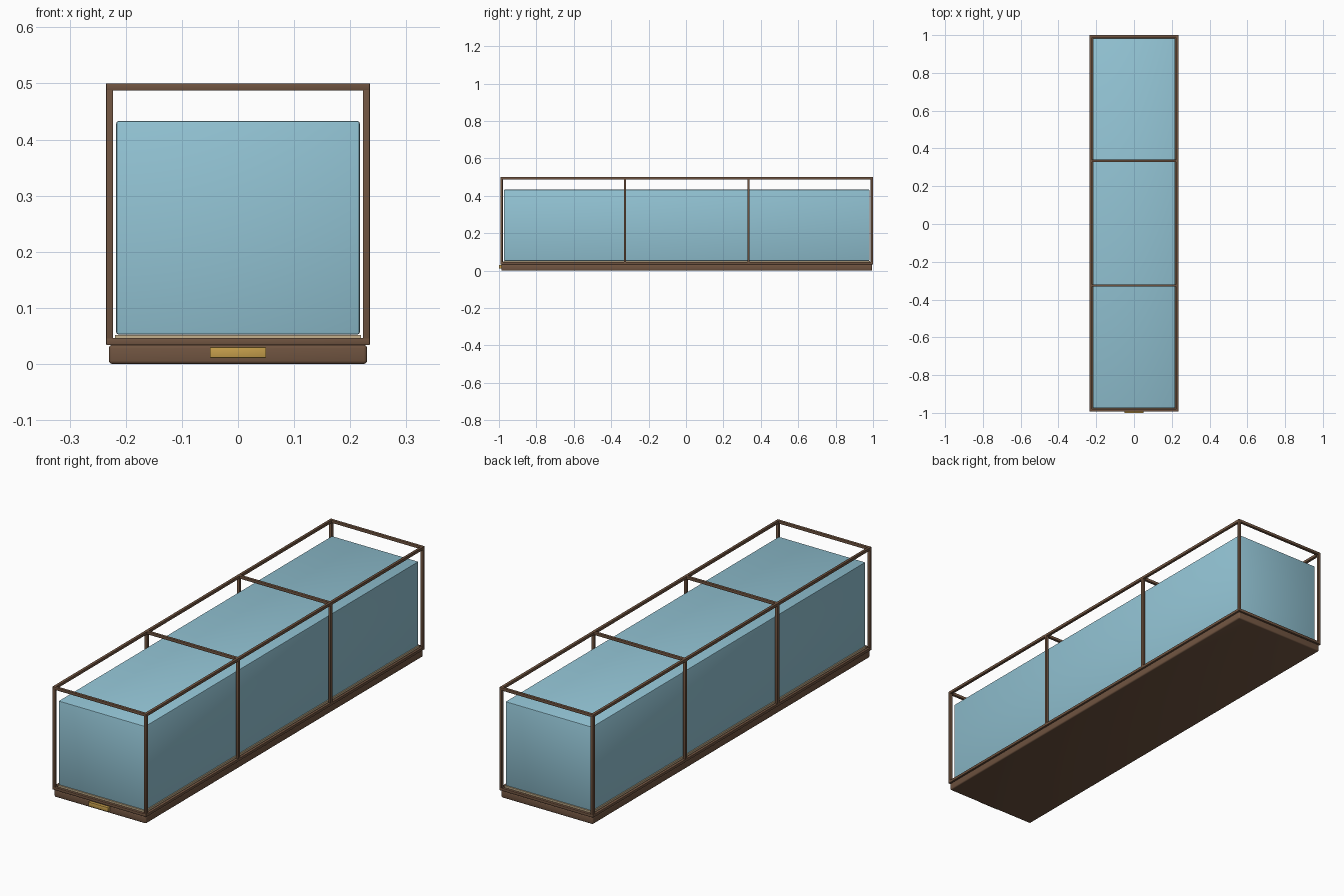
import bpy

if "Cube" in bpy.data.objects:
    bpy.data.objects.remove(bpy.data.objects["Cube"])

CY = 0.004                       # tank centre along y (plaque sticks out in front)
W, L = 0.235, 0.996              # frame half width and half length
Z0, Z1, T = 0.034, 0.5, 0.0125   # frame bottom, top and bar thickness


def mat(name, rgb):
    m = bpy.data.materials.new(name)
    m.diffuse_color = (*rgb, 1)
    m.use_nodes = True
    m.node_tree.nodes["Principled BSDF"].inputs["Base Color"].default_value = m.diffuse_color
    return m


WOOD = mat("brown wood", (0.162, 0.089, 0.052))
WATER = mat("water blue", (0.29, 0.55, 0.66))
SAND = mat("pale sand", (0.56, 0.44, 0.27))
BRASS = mat("brass", (0.56, 0.34, 0.07))


def box(name, lo, hi, material, bevel=0.0, segments=2):
    bpy.ops.mesh.primitive_cube_add(size=1, location=[(a + b) / 2 for a, b in zip(lo, hi)])
    o = bpy.context.object
    o.name = name
    o.scale = [b - a for a, b in zip(lo, hi)]
    bpy.ops.object.transform_apply(location=False, rotation=False, scale=True)
    o.data.materials.append(material)
    if bevel:
        b = o.modifiers.new("bevel", 'BEVEL')
        b.width, b.segments = bevel, segments
        bpy.ops.object.modifier_apply(modifier="bevel")
        bpy.ops.object.shade_smooth_by_angle()
    return o


# plinth, brass plate, sand bed and water
box("base", (-0.23, CY - 0.991, 0), (0.23, CY + 0.991, Z0), WOOD, 0.006, 3)
box("plaque", (-0.05, -1.0, 0.011), (0.05, -0.985, 0.03), BRASS, 0.001)
box("sand_bed", (-0.219, CY - 0.98, Z0), (0.219, CY + 0.98, 0.052), SAND)
box("water", (-0.217, CY - 0.978, 0.0525), (0.217, CY + 0.978, 0.433), WATER, 0.004)

# long rails and end rails, bottom and top
for tag, z in (("bottom", Z0), ("top", Z1 - T)):
    for side, x in (("left", -W), ("right", W - T)):
        box(f"{tag}_{side}_rail", (x, CY - L, z), (x + T, CY + L, z + T), WOOD, 0.001)
    for end, y in (("front", CY - L), ("back", CY + L - T)):
        box(f"{tag}_{end}_rail", (-W, y, z), (W, y + T, z + T), WOOD, 0.001)

# upright posts at the corners and thirds
for i in range(4):
    y = CY - L + i * (2 * L - T) / 3
    for side, x in (("left", -W), ("right", W - T)):
        box(f"{side}_post_{i}", (x, y, Z0), (x + T, y + T, Z1), WOOD, 0.001)
    # cross braces over the top
    if i in (1, 2):
        box(f"top_brace_{i}", (-W, y, Z1 - T), (W, y + T, Z1), WOOD, 0.001)
